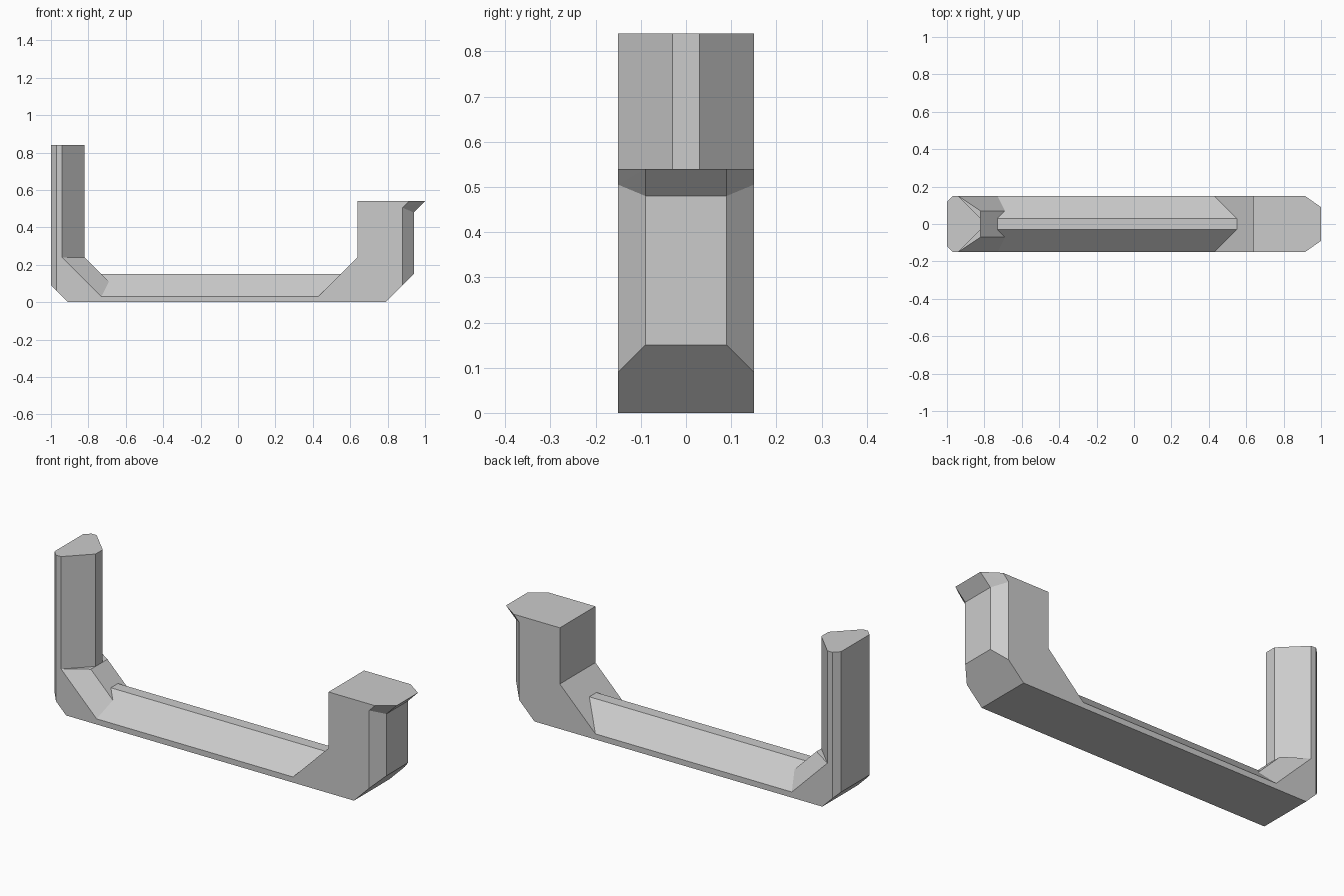
import bpy
import bmesh

cube = bpy.data.objects.get("Cube")
if cube:
    bpy.data.objects.remove(cube, do_unlink=True)

grey = bpy.data.materials.new("plain grey")
grey.use_nodes = True
colour = (0.6, 0.6, 0.6, 1)
grey.diffuse_color = colour
grey.node_tree.nodes["Principled BSDF"].inputs["Base Color"].default_value = colour


def hull(name, points):
    """Flat-sided solid around points (x, half width, z), mirrored front to back."""
    bm = bmesh.new()
    for x, half, z in points:
        for side in (-1, 1):
            bm.verts.new((x, side * half, z))
    result = bmesh.ops.convex_hull(bm, input=bm.verts[:])
    unused = [g for g in result["geom_interior"] if isinstance(g, bmesh.types.BMVert)]
    bmesh.ops.delete(bm, geom=unused, context='VERTS')
    bmesh.ops.dissolve_limit(bm, angle_limit=0.01, verts=bm.verts[:], edges=bm.edges[:])
    bmesh.ops.recalc_face_normals(bm, faces=bm.faces[:])
    mesh = bpy.data.meshes.new(name)
    bm.to_mesh(mesh)
    bm.free()
    mesh.materials.append(grey)
    obj = bpy.data.objects.new(name, mesh)
    bpy.context.collection.objects.link(obj)
    return obj


def prism(name, plan, bottom, top):
    return hull(name, [(x, half, z) for z in (bottom, top) for x, half in plan])


HALF = 0.15      # half the full depth
KNEE = 0.24      # height where the uprights leave the corner blocks
TOP = 0.54       # top of the short upright

# Long ridged rail, its right end leaning onto the corner block
hull("rail", [(-0.73, HALF, 0), (-0.73, HALF, 0.03), (-0.73, 0.03, 0.15),
              (0.43, HALF, 0), (0.43, HALF, 0.03), (0.55, 0.03, 0.15)])

# Tall upright and its bevelled corner block
post_plan = [(-1, 0.12), (-0.97, HALF), (-0.94, HALF), (-0.82, 0.03)]
prism("tall_post", post_plan, KNEE, 0.84)
hull("tall_post_corner", [
    (-0.73, HALF, 0), (-0.91, HALF, 0), (-0.97, HALF, 0.06), (-1, 0.12, 0.09),
    (-1, 0.12, KNEE), (-0.97, HALF, KNEE), (-0.94, HALF, KNEE),
    (-0.82, 0.07, KNEE), (-0.69, 0.07, 0.11), (-0.73, HALF, 0.03)])

# Short upright and its corner block
block_plan = [(0.64, HALF), (0.88, HALF), (0.94, 0.09)]
prism("short_post", block_plan, KNEE, TOP)
hull("short_post_corner", [(x, half, KNEE) for x, half in block_plan] + [
    (0.43, HALF, 0), (0.43, HALF, 0.03), (0.79, HALF, 0),
    (0.88, HALF, 0.09), (0.94, 0.09, 0.15)])

# Flared lip around the outer top edge of the short upright
hull("lip", [(0.94, 0.09, 0.48), (1, 0.09, TOP), (0.914, HALF, TOP),
             (0.88, HALF, 0.505), (0.88, HALF, TOP)])
